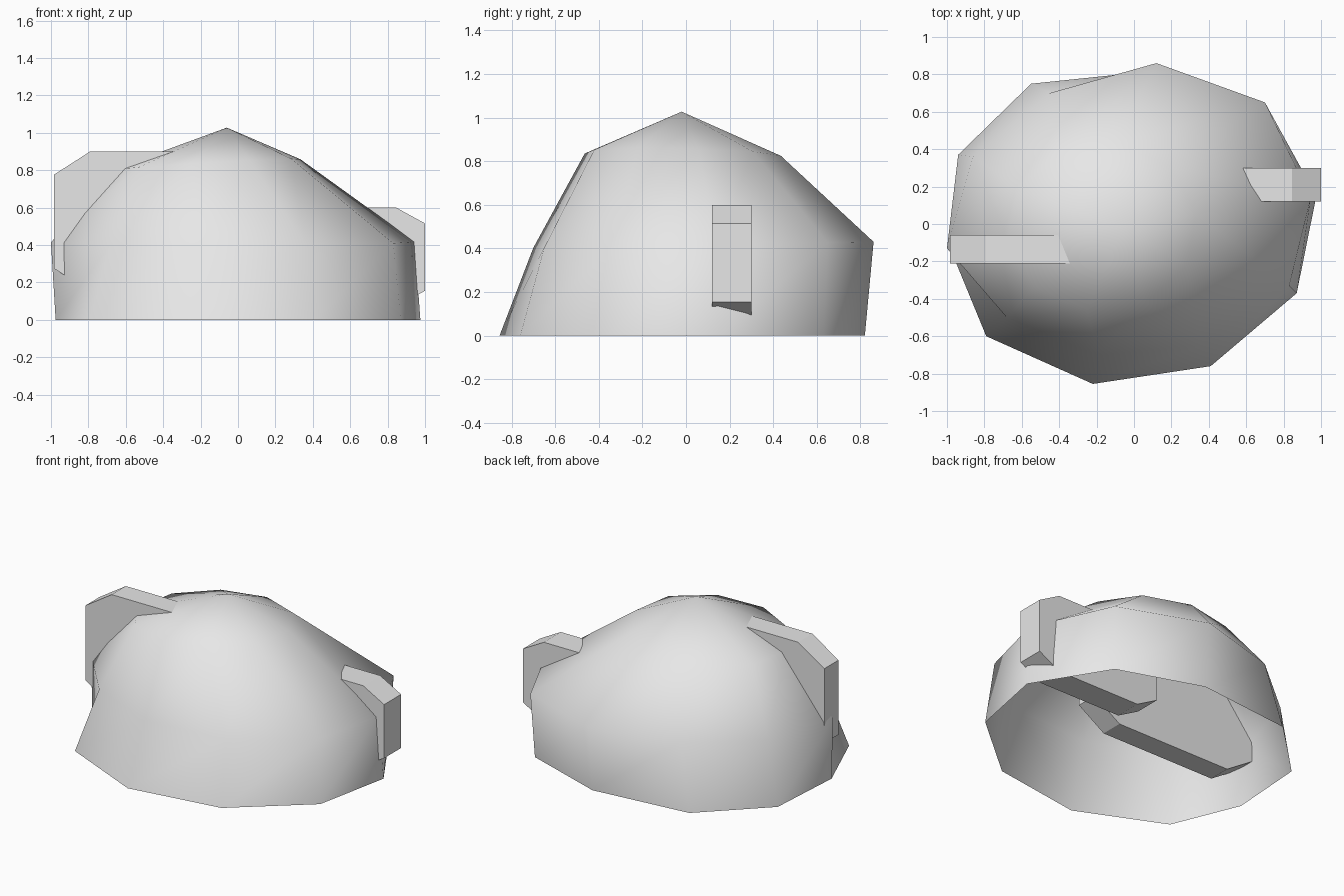
import bpy, bmesh, math

if "Cube" in bpy.data.objects:
    bpy.data.objects.remove(bpy.data.objects["Cube"])


def material(name, rgb):
    m = bpy.data.materials.new(name)
    m.diffuse_color = (*rgb, 1)
    m.use_nodes = True
    m.node_tree.nodes["Principled BSDF"].inputs["Base Color"].default_value = m.diffuse_color
    return m


GREY = material("light grey", (0.8, 0.8, 0.8))


def finish(name, bm):
    bmesh.ops.recalc_face_normals(bm, faces=bm.faces)
    mesh = bpy.data.meshes.new(name)
    bm.to_mesh(mesh)
    bm.free()
    mesh.materials.append(GREY)
    ob = bpy.data.objects.new(name, mesh)
    bpy.context.collection.objects.link(ob)
    return ob


# Dome: irregular ten-sided shell, open underneath
base = [(.975, .15), (.68, .63), (.12, .82), (-.55, .75), (-.94, .37),
        (-.975, -.15), (-.79, -.60), (-.22, -.855), (.41, -.76), (.87, -.37)]
middle = [(.945, .14), (.70, .65), (.12, .86), (-.45, .70), (-.86, .36),
          (-1.0, -.13), (-.68, -.50), (-.19, -.70), (.36, -.65), (.83, -.33)]
upper = []
for i in range(10):
    a = math.radians(9 + 36 * i)
    upper.append((-.17 + .51 * math.cos(a), -.015 + .455 * math.sin(a),
                  .83 + .03 * math.cos(a) - .01 * math.sin(a)))

bm = bmesh.new()
rings = [[bm.verts.new((x, y, 0)) for x, y in base],
         [bm.verts.new((x, y, .415 + .015 * y / .85)) for x, y in middle],
         [bm.verts.new(p) for p in upper]]
apex = bm.verts.new((-.06, -.02, 1.027))
for low, high in zip(rings, rings[1:]):
    for i in range(10):
        j = (i + 1) % 10
        bm.faces.new((low[i], low[j], high[j], high[i]))
for i in range(10):
    bm.faces.new((rings[2][i], rings[2][(i + 1) % 10], apex))
dome = finish("dome_shell", bm)
# keep the face winding pointing outwards
if dome.data.polygons[0].normal.dot(dome.data.polygons[0].center) < 0:
    dome.data.flip_normals()
for p in dome.data.polygons:
    p.use_smooth = True


# Fins: upright plates with cut corners pushed through the dome
def fin(name, x0, x1, y0, y1, z0, z1, cx, cz):
    outline = [(x0 + cx, z0), (x1 - cx, z0), (x1, z0 + cz), (x1, z1 - cz),
               (x1 - cx, z1), (x0 + cx, z1), (x0, z1 - cz), (x0, z0 + cz)]
    bm = bmesh.new()
    face = bm.faces.new([bm.verts.new((x, y0, z)) for x, z in outline])
    ext = bmesh.ops.extrude_face_region(bm, geom=[face], use_keep_orig=True)
    moved = [g for g in ext["geom"] if isinstance(g, bmesh.types.BMVert)]
    bmesh.ops.translate(bm, vec=(0, y1 - y0, 0), verts=moved)
    finish(name, bm)


fin("left_fin", -.985, .26, -.21, -.06, .15, .90, .195, .125)
fin("right_fin", .07, 1.0, .12, .30, .07, .60, .155, .085)
